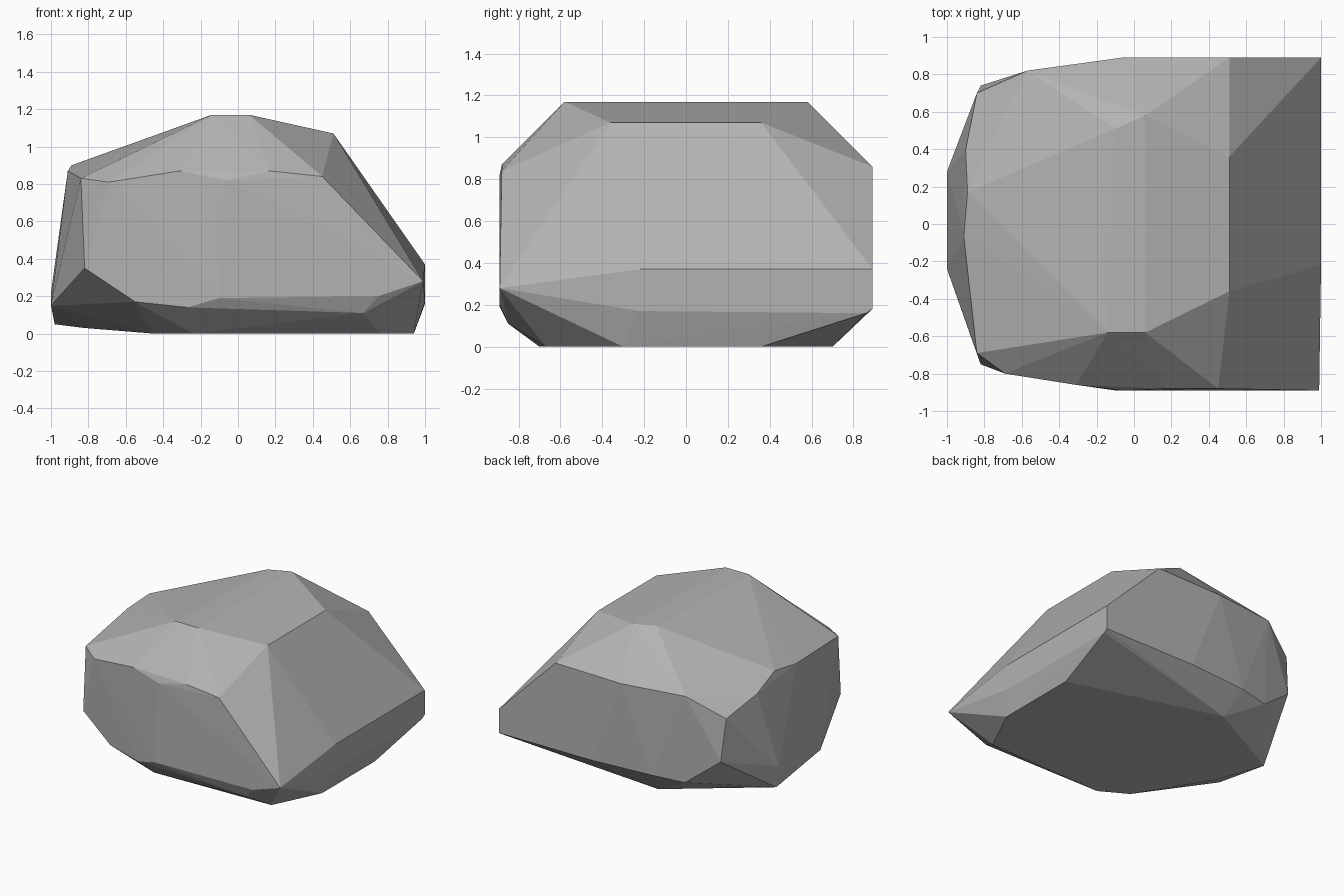
import bpy
import bmesh
import math
from mathutils import Vector

default_cube = bpy.data.objects.get("Cube")
if default_cube:
    bpy.data.objects.remove(default_cube, do_unlink=True)


def make_material(name, colour):
    """Plain flat material, the same in the viewport and in a render."""
    material = bpy.data.materials.new(name)
    material.use_nodes = True
    material.diffuse_color = colour
    shader = material.node_tree.nodes["Principled BSDF"]
    shader.inputs["Base Color"].default_value = colour
    shader.inputs["Roughness"].default_value = 0.9
    return material


def mirrored_front_to_back(corners):
    """Repeat corners on the opposite side of the y = 0 plane."""
    return corners + [(x, -y, z) for x, y, z in corners]


def make_boulder(name, corner_groups, material):
    """Wrap a faceted stone tightly around its chiselled corners."""
    mesh = bpy.data.meshes.new(name)
    bm = bmesh.new()
    for group in corner_groups:
        for corner in group:
            bm.verts.new(Vector(corner))
    hull = bmesh.ops.convex_hull(bm, input=bm.verts, use_existing_faces=False)
    # Remove any corner that ended up inside the stone
    inside = [v for v in bm.verts if not v.link_faces]
    bmesh.ops.delete(bm, geom=inside, context="VERTS")
    # Merge nearly coplanar triangles into broad facets
    bmesh.ops.dissolve_limit(bm, angle_limit=math.radians(1),
                             verts=bm.verts, edges=bm.edges)
    bmesh.ops.recalc_face_normals(bm, faces=bm.faces)
    for face in bm.faces:
        face.smooth = False
    bm.to_mesh(mesh)
    bm.free()
    mesh.materials.append(material)
    boulder = bpy.data.objects.new(name, mesh)
    bpy.context.scene.collection.objects.link(boulder)
    return boulder


# Flat crest and the shoulder below it
crest = mirrored_front_to_back([(.06, -.58, 1.17), (.51, -.36, 1.07)])
crest += [(-.14, -.58, 1.17), (-.1, .51, 1.17)]

# Upper rim, running along the front, the blunt end and the back
front_rim = [(.45, -.88, .84), (.17, -.88, .87), (-.07, -.89, .82),
             (-.31, -.86, .87), (-.69, -.8, .81), (-.84, -.69, .83)]
end_rim = [(-.91, -.07, .87), (-.89, .17, .9), (-.9, .4, .81)]
back_rim = [(-.84, .7, .71), (-.57, .82, .86), (-.06, .89, .85), (.51, .89, .86)]

# Wedge-shaped toe
toe = [(1, -.22, .37), (1, .89, .37), (.99, -.89, .28),
       (1, -.22, .17), (1, .86, .16), (1, .89, .18)]

# Lower rim, where the walls turn under
front_skirt = [(-.82, -.75, .35), (-.55, -.8, .17), (-.27, -.86, .14),
               (-.1, -.89, .19), (.75, -.89, .2), (.67, -.85, .11)]
end_skirt = [(-1, -.24, .15), (-1, .28, .22), (-.98, .28, .05)]
back_skirt = [(-.82, .74, .38), (-.55, .8, .17), (-.3, .85, .18), (.2, .89, .18)]

# Flat underside
underside = [(.94, -.3, 0), (.94, .36, 0), (.76, -.67, 0), (-.24, -.7, 0),
             (-.45, -.58, 0), (-.82, -.07, .03), (-.25, .7, 0)]

stone_grey = make_material("stone grey", (.45, .45, .45, 1))
make_boulder("boulder",
             [crest, front_rim, end_rim, back_rim, toe,
              front_skirt, end_skirt, back_skirt, underside],
             stone_grey)
